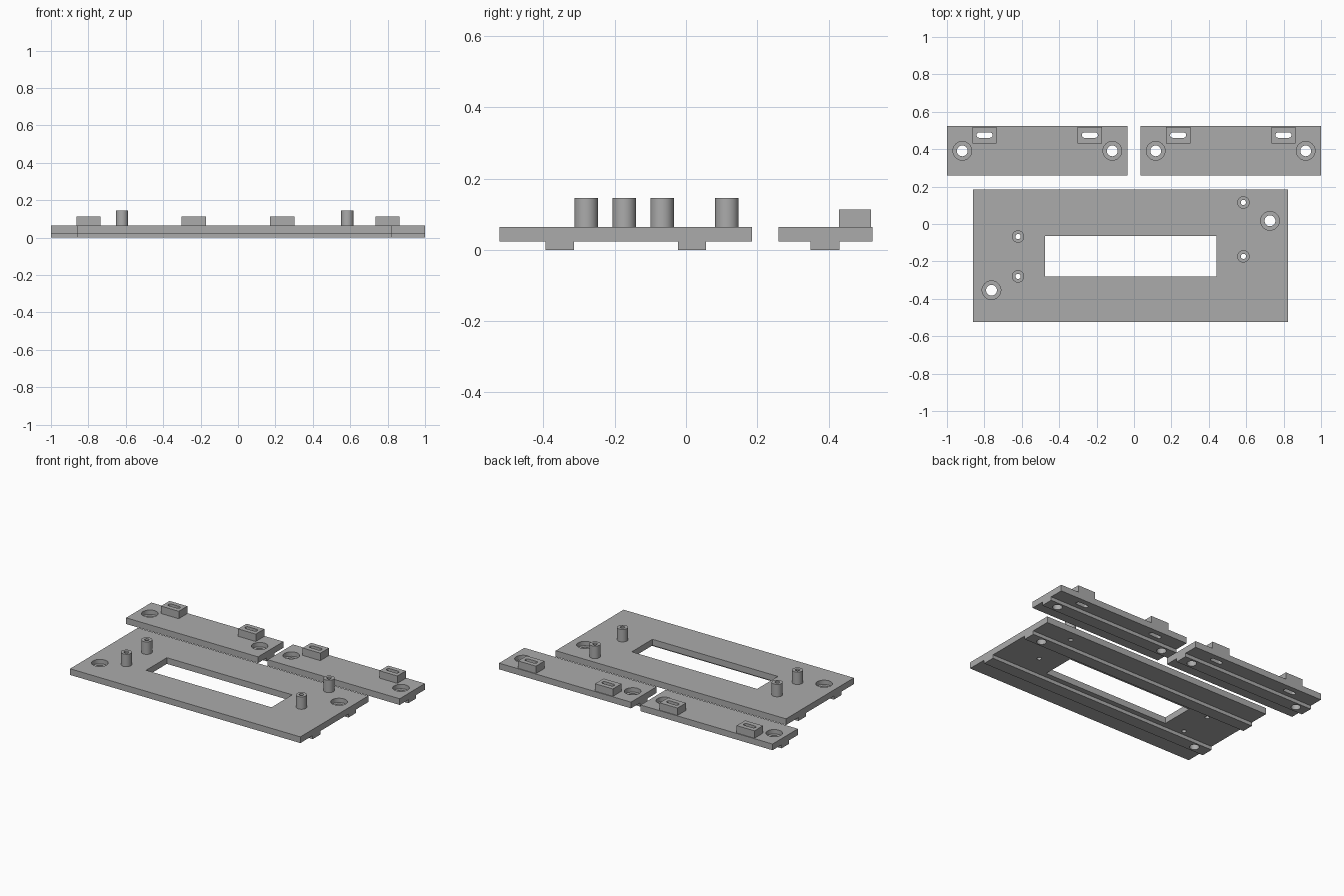
import bpy
import bmesh
from mathutils import Matrix, Vector

cube = bpy.data.objects.get("Cube")
if cube:
    bpy.data.objects.remove(cube, do_unlink=True)

GREY = (0.41, 0.41, 0.41, 1)
grey = bpy.data.materials.new("plain grey")
grey.use_nodes = True
grey.diffuse_color = GREY
grey.node_tree.nodes["Principled BSDF"].inputs["Base Color"].default_value = GREY

# Shared heights
RAIL_TOP, SEAT, PLATE_TOP, BLOCK_TOP, POST_TOP = 0.023, 0.035, 0.064, 0.113, 0.146
BELOW, ABOVE = -0.05, 0.2


def make(name, bm):
    bmesh.ops.recalc_face_normals(bm, faces=bm.faces)
    mesh = bpy.data.meshes.new(name)
    bm.to_mesh(mesh)
    bm.free()
    mesh.materials.append(grey)
    obj = bpy.data.objects.new(name, mesh)
    bpy.context.collection.objects.link(obj)
    return obj


def box(name, x0, x1, y0, y1, z0, z1):
    bm = bmesh.new()
    size = Matrix.Diagonal((x1 - x0, y1 - y0, z1 - z0, 1))
    centre = Vector((x0 + x1, y0 + y1, z0 + z1)) / 2
    bmesh.ops.create_cube(bm, size=1, matrix=Matrix.Translation(centre) @ size)
    return make(name, bm)


def cylinder(name, x, y, r, z0, z1, sides=40):
    bm = bmesh.new()
    bmesh.ops.create_cone(bm, cap_ends=True, segments=sides, radius1=r, radius2=r,
                          depth=z1 - z0, matrix=Matrix.Translation((x, y, (z0 + z1) / 2)))
    return make(name, bm)


def combine(target, tool, operation):
    """Apply a boolean and discard its tool object."""
    mod = target.modifiers.new(tool.name, "BOOLEAN")
    mod.operation, mod.object, mod.solver = operation, tool, "EXACT"
    bpy.context.view_layer.objects.active = target
    bpy.ops.object.modifier_apply(modifier=mod.name)
    bpy.data.objects.remove(tool, do_unlink=True)


def railed_plate(name, x0, x1, y0, y1, rails):
    """Extrude a plate profile with rails underneath along x."""
    profile = [(y0, PLATE_TOP), (y0, RAIL_TOP)]
    for a, b in rails:
        profile += [(a, RAIL_TOP), (a, 0), (b, 0), (b, RAIL_TOP)]
    profile += [(y1, RAIL_TOP), (y1, PLATE_TOP)]
    bm = bmesh.new()
    face = bm.faces.new([bm.verts.new((x0, y, z)) for y, z in profile])
    out = bmesh.ops.extrude_face_region(bm, geom=[face])
    moved = [v for v in out["geom"] if isinstance(v, bmesh.types.BMVert)]
    bmesh.ops.translate(bm, verts=moved, vec=(x1 - x0, 0, 0))
    return make(name, bm)


def screw_hole(plate, x, y):
    combine(plate, cylinder("head_recess", x, y, 0.05, SEAT, ABOVE), "DIFFERENCE")
    combine(plate, cylinder("screw_hole", x, y, 0.029, BELOW, ABOVE), "DIFFERENCE")


def slot(plate, x, y, half_length, r):
    cutter = box("slot", x - half_length + r, x + half_length - r, y - r, y + r, BELOW, ABOVE)
    for side in (-1, 1):
        end = cylinder("slot_end", x + side * (half_length - r), y, r, BELOW, ABOVE, 24)
        combine(cutter, end, "UNION")
    combine(plate, cutter, "DIFFERENCE")


def finish(obj):
    bpy.ops.object.select_all(action="DESELECT")
    obj.select_set(True)
    bpy.context.view_layer.objects.active = obj
    bpy.ops.object.shade_smooth_by_angle(angle=0.5)


# Main plate with window, hollow posts and recessed screw holes
main = railed_plate("main_plate", -0.861, 0.823, -0.524, 0.185,
                    [(-0.395, -0.314), (-0.022, 0.056)])
combine(main, box("window", -0.476, 0.441, -0.28, -0.063, BELOW, ABOVE), "DIFFERENCE")
for x, y in [(-0.62, -0.067), (-0.62, -0.28), (0.585, 0.115), (0.585, -0.173)]:
    combine(main, cylinder("post", x, y, 0.033, PLATE_TOP - 0.02, POST_TOP), "UNION")
    combine(main, cylinder("post_bore", x, y, 0.014, BELOW, ABOVE, 24), "DIFFERENCE")
for x, y in [(-0.762, -0.354), (0.727, 0.017)]:
    screw_hole(main, x, y)
finish(main)

# Two mirrored rear strips with slotted blocks
for name, side in (("right_strip", -1), ("left_strip", 1)):
    ends = sorted((side * 0.035, side))
    strip = railed_plate(name, *ends, 0.26, 0.524, [(0.35, 0.431)])
    for x in (0.236 * side, 0.799 * side):
        block = box("slotted_block", x - 0.065, x + 0.065, 0.43, 0.519,
                    PLATE_TOP - 0.02, BLOCK_TOP)
        combine(strip, block, "UNION")
        slot(strip, x, 0.475, 0.043, 0.014)
    for x in (0.116 * side, 0.918 * side):
        screw_hole(strip, x, 0.391)
    finish(strip)
